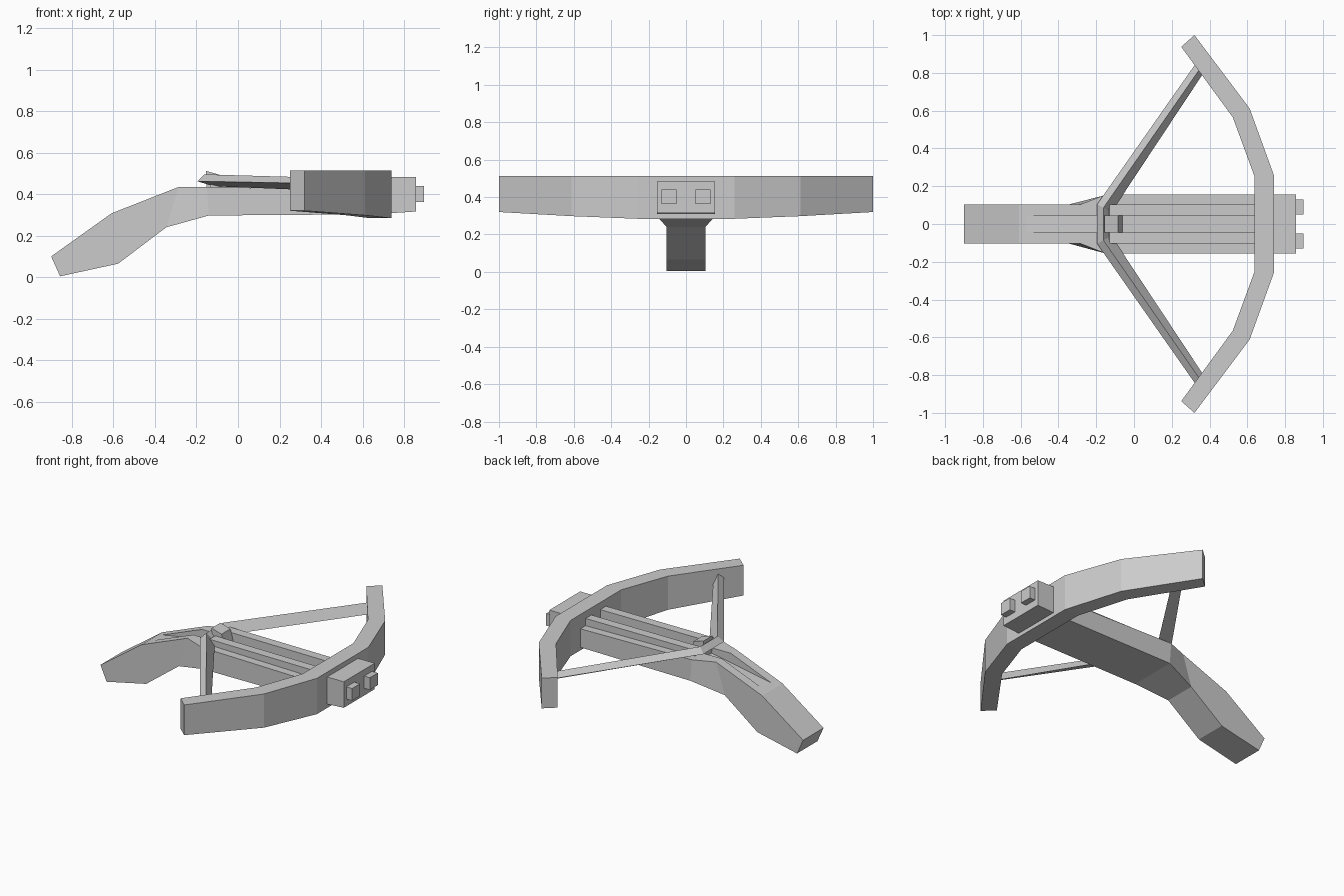
import bpy, bmesh
from mathutils import Vector

if "Cube" in bpy.data.objects:
    bpy.data.objects.remove(bpy.data.objects["Cube"])


def loft(name, rings):
    # Join equal-sized rings of points into a closed solid
    bm = bmesh.new()
    vs = [[bm.verts.new(p) for p in r] for r in rings]
    n = len(rings[0])
    for a, b in zip(vs, vs[1:]):
        for i in range(n):
            j = (i + 1) % n
            bm.faces.new((a[i], a[j], b[j], b[i]))
    bm.faces.new(vs[0][::-1])
    bm.faces.new(vs[-1])
    bmesh.ops.recalc_face_normals(bm, faces=bm.faces)
    me = bpy.data.meshes.new(name)
    bm.to_mesh(me)
    bm.free()
    ob = bpy.data.objects.new(name, me)
    bpy.context.collection.objects.link(ob)
    return ob


def prism(name, profile, y0, y1):
    # Extrude an (x, z) profile along y
    return loft(name, [[(x, y, z) for x, z in profile] for y in (y0, y1)])


def box(name, x0, x1, y0, y1, z0, z1):
    return prism(name, [(x0, z0), (x1, z0), (x1, z1), (x0, z1)], y0, y1)


# Stock: top point, bottom point, half width for each section
sections = [((-0.90, 0.10), (-0.857, 0.004), 0.103),
            ((-0.61, 0.307), (-0.577, 0.065), 0.103),
            ((-0.285, 0.435), (-0.346, 0.24), 0.103),
            ((-0.15, 0.434), (-0.14, 0.297), 0.156),
            ((0.70, 0.42), (0.70, 0.303), 0.156)]
stock = loft("stock", [[(t[0], -w, t[1]), (t[0], w, t[1]),
                        (b[0], w, b[1]), (b[0], -w, b[1])]
                       for t, b, w in sections])

# Bolt groove cut into the top of the stock
cutter = prism("groove_cutter", [(-0.57, 0.323), (-0.15, 0.40), (0.66, 0.40),
                                 (0.66, 0.6), (-0.57, 0.6)], -0.045, 0.045)
cutter.hide_render = True
cutter.hide_viewport = True
cut = stock.modifiers.new("groove", 'BOOLEAN')
cut.operation = 'DIFFERENCE'
cut.solver = 'EXACT'
cut.object = cutter

# Raised rails either side of the groove
for s, side in ((1, "left"), (-1, "right")):
    prism("rail_" + side, [(-0.14, 0.41), (0.68, 0.40), (0.68, 0.467),
                           (-0.13, 0.470)], s * 0.045, s * 0.103)

# Bow limbs: outer point, inner point, underside height; mirrored in y
half = [((0.32, 1.0), (0.25, 0.938), 0.32),
        ((0.612, 0.612), (0.523, 0.565), 0.298),
        ((0.74, 0.26), (0.637, 0.255), 0.284)]


def bow_ring(o, i, z, s):
    return [(o[0], s * o[1], 0.513), (i[0], s * i[1], 0.513),
            (i[0], s * i[1], z), (o[0], s * o[1], z)]


loft("bow", [bow_ring(*h, 1) for h in half] +
     [bow_ring(*h, -1) for h in reversed(half)])

# Triangular bowstring, bent behind the nut
bend = [(-0.195, 0.105, 0.462), (-0.162, 0.086, 0.495), (-0.12, 0.062, 0.438)]
tip = [(0.345, 0.875, 0.452), (0.365, 0.845, 0.480), (0.375, 0.81, 0.418)]
flip = lambda ring: [(x, -y, z) for x, y, z in ring]
loft("bowstring", [tip, bend, flip(bend), flip(tip)])

# Nut that holds the string
prism("nut", [(-0.155, 0.512), (-0.085, 0.492), (-0.06, 0.40), (-0.15, 0.40)],
      -0.045, 0.045)

# Front block and its two studs
prism("front_block", [(0.70, 0.306), (0.857, 0.316), (0.857, 0.482),
                      (0.70, 0.482)], -0.156, 0.156)
for s, side in ((1, "left"), (-1, "right")):
    box("front_stud_" + side, 0.84, 0.897, s * 0.05, s * 0.13, 0.362, 0.44)
